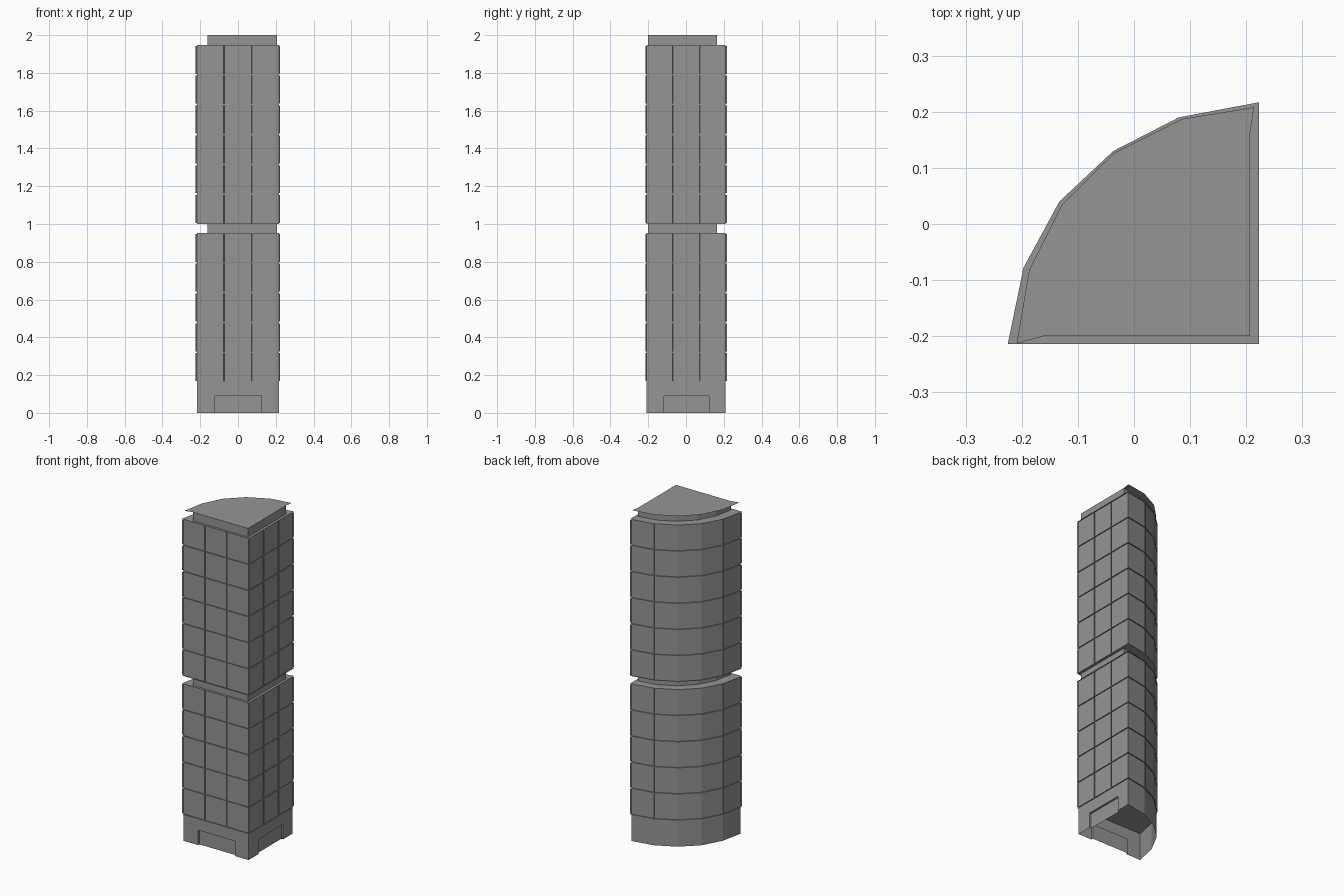
import bpy, bmesh
from mathutils import Vector

if "Cube" in bpy.data.objects:
    bpy.data.objects.remove(bpy.data.objects["Cube"], do_unlink=True)

grey = bpy.data.materials.new("concrete_grey")
grey.use_nodes = True
grey.diffuse_color = (0.3, 0.3, 0.3, 1)
grey.node_tree.nodes["Principled BSDF"].inputs["Base Color"].default_value = (0.3, 0.3, 0.3, 1)

# Plan outline, counter-clockwise from the front left end of the arc
OUTER = [Vector(p) for p in [(-.225, -.214), (.223, -.214), (.223, .217), (.08, .19),
                             (-.037, .13), (-.133, .04), (-.197, -.078)]]
NECK = [Vector(p) for p in [(-.162, -.2), (.207, -.2), (.207, .163), (.092, .142),
                            (-.005, .092), (-.085, .016), (-.139, -.082)]]
EAVES = [Vector(p) for p in [(-.209, -.213), (-.162, -.2), (.207, -.2), (.207, .163), (.214, .208),
                             (.085, .187), (-.035, .127), (-.128, .035), (-.187, -.083)]]


def inset(poly, d):
    """Move every side of a counter-clockwise outline inwards by d."""
    out = []
    for i, p in enumerate(poly):
        a = (p - poly[i - 1]).normalized()
        b = (poly[(i + 1) % len(poly)] - p).normalized()
        na, nb = Vector((-a.y, a.x)), Vector((-b.y, b.x))
        out.append(p + (na + nb) * d / (1 + na.dot(nb)))
    return out


def at(p, z):
    return (p.x, p.y, z)


def build(name, faces):
    bm = bmesh.new()
    for f in faces:
        bm.faces.new([bm.verts.new(v) for v in f])
    bmesh.ops.remove_doubles(bm, verts=bm.verts, dist=1e-5)
    mesh = bpy.data.meshes.new(name)
    bm.to_mesh(mesh)
    bm.free()
    mesh.materials.append(grey)
    ob = bpy.data.objects.new(name, mesh)
    bpy.context.collection.objects.link(ob)
    return ob


def wall(a, b, z0, z1):
    return [at(a, z0), at(b, z0), at(b, z1), at(a, z1)]


def walls(poly, z0, z1, skip=()):
    n = len(poly)
    return [wall(poly[i], poly[(i + 1) % n], z0, z1) for i in range(n) if i not in skip]


def plate(poly, z, up=True):
    face = [at(p, z) for p in poly]
    return face if up else face[::-1]


WALL = inset(OUTER, 0.006)
N = len(WALL)


# Base with a shallow entrance recess in each straight side, open underneath
def entrance(a, b, height=0.09, depth=0.012):
    d = (b - a).normalized()
    inward = Vector((-d.y, d.x)) * depth
    p, q = a.lerp(b, 0.22), a.lerp(b, 0.79)
    pi, qi = p + inward, q + inward
    return [wall(a, p, 0, 0.163), wall(q, b, 0, 0.163), wall(p, q, height, 0.163),
            wall(p, pi, 0, height), wall(qi, q, 0, height), wall(pi, qi, 0, height),
            [at(p, height), at(pi, height), at(qi, height), at(q, height)]]


build("base", walls(WALL, 0, 0.163, skip=(0, 1)) + entrance(WALL[0], WALL[1])
      + entrance(WALL[1], WALL[2]) + [plate(OUTER, 0.163, False)])


# Tower blocks: walls, end plates, floor ledges and upright fins
def tower(name, z0, z1, floors):
    front = wall(WALL[0], WALL[1], z0, z1)[::-1]
    build(name + "_walls", walls(WALL, z0, z1, skip=(0,)) + [front])
    build(name + "_roof", [plate(OUTER, z1)])
    build(name + "_underside", [plate(OUTER, z0, False)])
    step = (z1 - z0) / floors
    ledges, fins = [], []
    for k in range(floors):
        z = z0 + k * step
        for i in range(N):
            j = (i + 1) % N
            if k:
                ledges.append([at(WALL[i], z), at(WALL[j], z), at(OUTER[j], z), at(OUTER[i], z)])
            # Straight sides have three bays, arc facets have one
            for t in ((0, 1 / 3, 2 / 3) if i < 2 else (0,)):
                a, b = WALL[i].lerp(WALL[j], t), OUTER[i].lerp(OUTER[j], t)
                fins.append(wall(b, a, z + 0.005, z + step - 0.005))
    build(name + "_floor_ledges", [f[::-1] for f in ledges])
    build(name + "_fins", fins)


tower("lower_tower", 0.163, 0.953, 5)
tower("upper_tower", 1.0, 1.948, 6)

# Recessed necks and the thin roof slab
build("middle_neck", walls(NECK, 0.953, 1.0))
build("top_neck", walls(NECK, 1.948, 2.0))
build("roof_slab", [plate(EAVES, 2.0)])
